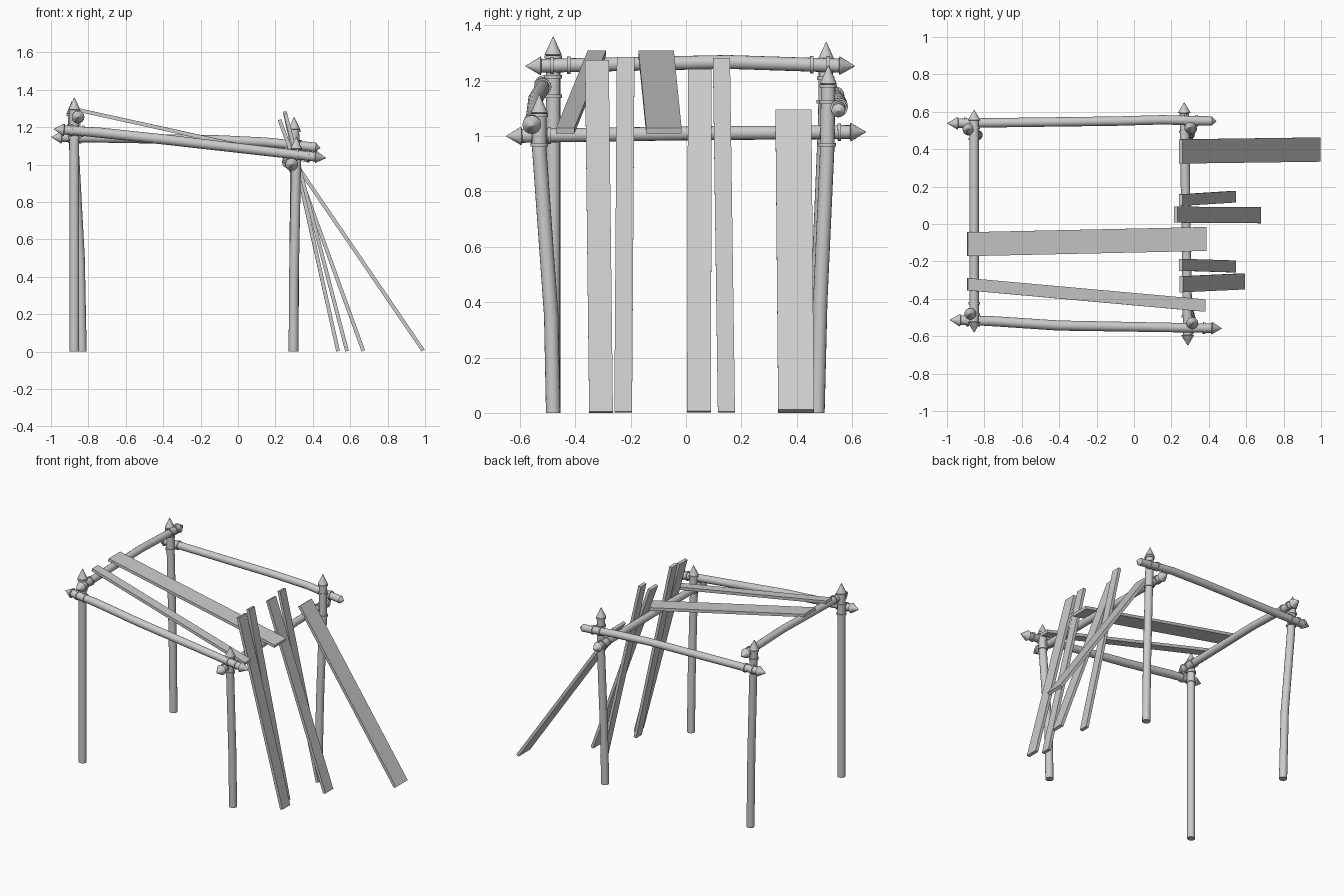
import bpy, bmesh, math
from mathutils import Vector

cube = bpy.data.objects.get("Cube")
if cube:
    bpy.data.objects.remove(cube, do_unlink=True)

grey = bpy.data.materials.new("weathered_grey")
grey.use_nodes = True
colour = (0.6, 0.6, 0.6, 1)
grey.diffuse_color = colour
grey.node_tree.nodes["Principled BSDF"].inputs["Base Color"].default_value = colour

SIDES = 16


def finish(name, bm, smooth=False):
    bmesh.ops.recalc_face_normals(bm, faces=bm.faces)
    mesh = bpy.data.meshes.new(name)
    bm.to_mesh(mesh)
    bm.free()
    mesh.materials.append(grey)
    obj = bpy.data.objects.new(name, mesh)
    bpy.context.collection.objects.link(obj)
    if smooth:
        bpy.ops.object.select_all(action='DESELECT')
        obj.select_set(True)
        bpy.context.view_layer.objects.active = obj
        bpy.ops.object.shade_smooth_by_angle(angle=math.radians(35))


def along(path, d):
    """Point at distance d along a polyline."""
    for a, b in zip(path, path[1:]):
        step = (b - a).length
        if d <= step:
            return a.lerp(b, d / step)
        d -= step
    return path[-1]


def tip_profile(cone, head, radius, collars):
    """Pointed end followed by thin binding collars: (distance, radius)."""
    out = [(0, 0.001), (cone, head), (cone + 0.003, radius)]
    for c in collars:
        out += [(c, radius), (c, radius + 0.006), (c + 0.012, radius + 0.006), (c + 0.012, radius)]
    return out


def pole(name, points, radius, start, end=None):
    """Round pole swept along points, with a tip profile at one or both ends."""
    path = [Vector(p) for p in points]
    total = sum((b - a).length for a, b in zip(path, path[1:]))
    profile = list(start)
    d = 0
    for a, b in zip(path, path[1:-1]):
        d += (b - a).length
        profile.append((d, radius))
    if end:
        profile += [(total - e, r) for e, r in reversed(end)]
    else:
        profile.append((total, radius))
    axis = (path[-1] - path[0]).normalized()
    if end is None:
        axis = Vector((0, 0, -1))  # feet are cut level with the ground
    u = axis.orthogonal().normalized()
    v = axis.cross(u)
    bm = bmesh.new()
    rings = []
    for d, r in profile:
        c = along(path, d)
        rings.append([bm.verts.new(c + r * (math.cos(t) * u + math.sin(t) * v))
                      for t in (2 * math.pi * i / SIDES for i in range(SIDES))])
    for lo, hi in zip(rings, rings[1:]):
        for i in range(SIDES):
            j = (i + 1) % SIDES
            bm.faces.new((lo[i], lo[j], hi[j], hi[i]))
    bm.faces.new(rings[0])
    bm.faces.new(rings[-1])
    finish(name, bm, True)


def plank(name, a, b, width, thick=0.02):
    """Flat board from a to b, with its width along y."""
    a, b = Vector(a), Vector(b)
    side = Vector((0, width / 2, 0))
    n = (b - a).cross(side).normalized() * thick / 2
    bm = bmesh.new()
    ends = [[bm.verts.new(p + s * side + t * n)
             for s, t in ((-1, -1), (1, -1), (1, 1), (-1, 1))] for p in (a, b)]
    for i in range(4):
        j = (i + 1) % 4
        bm.faces.new((ends[0][i], ends[0][j], ends[1][j], ends[1][i]))
    bm.faces.new(ends[0])
    bm.faces.new(ends[1])
    finish(name, bm)


# Upright posts: path from pointed top to foot, collar distances from the top
posts = {
    "post_front_right": ([(-0.875, -0.48, 1.36), (-0.875, -0.48, 0)], (0.068, 0.14, 0.21)),
    "post_back_right": ([(-0.888, 0.507, 1.34), (-0.875, 0.503, 1.05),
                         (-0.845, 0.48, 0.5), (-0.835, 0.475, 0)], (0.068, 0.125, 0.21)),
    "post_front_left": ([(0.312, -0.53, 1.15), (0.31, -0.53, 0.95),
                         (0.298, -0.487, 0.35), (0.297, -0.48, 0)], (0.068, 0.175)),
    "post_back_left": ([(0.30, 0.515, 1.255), (0.305, 0.51, 0.95),
                        (0.3, 0.485, 0.4), (0.297, 0.475, 0)], (0.068, 0.125, 0.28)),
}
for name, (path, collars) in posts.items():
    pole(name, path, 0.026, tip_profile(0.065, 0.031, 0.026, collars))

# Horizontal beams lashed to the posts
beam_tip = tip_profile(0.055, 0.034, 0.025, (0.09, 0.15))
blunt_tip = tip_profile(0.025, 0.025, 0.025, (0.1, 0.16))
pole("side_beam_high", [(-0.855, -0.58, 1.253), (-0.855, 0.15, 1.268), (-0.855, 0.61, 1.253)],
     0.025, beam_tip, beam_tip)
pole("side_beam_low", [(0.288, -0.65, 1.0), (0.278, 0, 1.01), (0.268, 0.65, 1.015)],
     0.025, beam_tip, beam_tip)
pole("front_beam", [(-0.985, -0.513, 1.19), (-0.75, -0.52, 1.172), (-0.4, -0.543, 1.135),
                    (0.47, -0.558, 1.035)], 0.027, beam_tip, beam_tip)
pole("back_beam", [(-0.998, 0.538, 1.147), (-0.1, 0.55, 1.132), (0.15, 0.557, 1.12),
                   (0.44, 0.55, 1.09)], 0.025, beam_tip, blunt_tip)

# Boards lying across the top
plank("roof_board_wide", (-0.89, -0.108, 1.3), (0.385, -0.08, 1.02), 0.128)
plank("roof_board_narrow", (-0.89, -0.322, 1.3), (0.38, -0.436, 1.02), 0.066)

# Boards leaning against the low side beam: top, foot, width
leaning = [
    ((0.25, 0.388, 1.09), (0.99, 0.398, 0.006), 0.13),
    ((0.222, 0.05, 1.24), (0.67, 0.047, 0.004), 0.086),
    ((0.25, 0.128, 1.28), (0.535, 0.146, 0.003), 0.062),
    ((0.25, -0.218, 1.284), (0.535, -0.227, 0.003), 0.064),
    ((0.253, -0.322, 1.272), (0.583, -0.307, 0.003), 0.086),
]
for i, (top, foot, width) in enumerate(leaning, 1):
    plank(f"leaning_board_{i}", top, foot, width)
